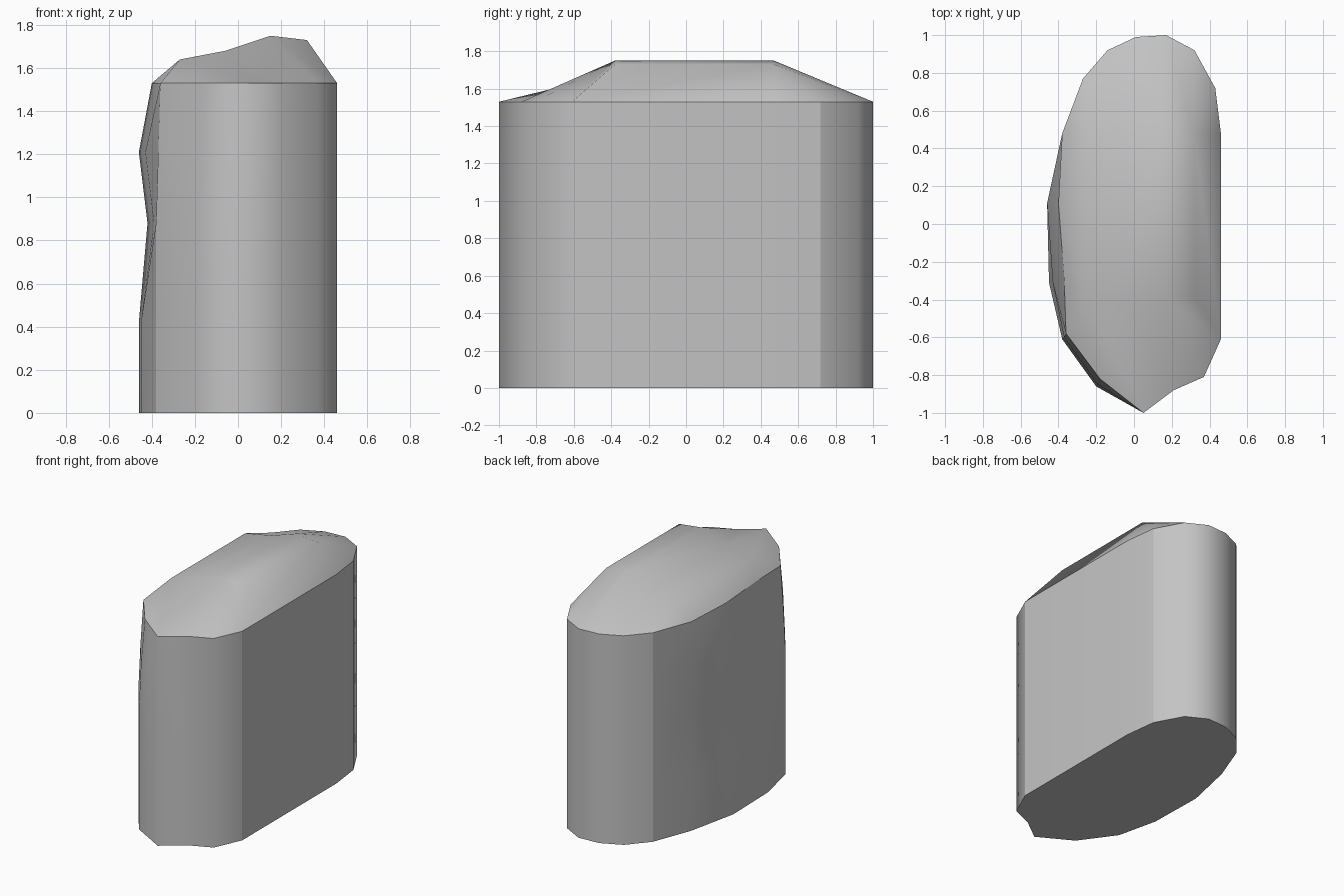
import bpy
import bmesh
from mathutils import Vector

cube = bpy.data.objects.get("Cube")
if cube:
    bpy.data.objects.remove(cube, do_unlink=True)


def make_material(name, value):
    material = bpy.data.materials.new(name)
    material.use_nodes = True
    colour = (value, value, value, 1)
    material.diffuse_color = colour
    material.node_tree.nodes["Principled BSDF"].inputs["Base Color"].default_value = colour
    return material


# Footprint, counter-clockwise from the front end of the flat side
outline = [(.46, -.61), (.46, .48), (.43, .72), (.32, .92), (.17, 1), (.01, .99),
           (-.14, .92), (-.27, .77), (-.38, .48), (-.46, .11), (-.45, -.31),
           (-.38, -.61), (-.2, -.86), (.05, -1), (.21, -.88), (.37, -.81)]

# Height of each wall ring, and the inward pull on the bowed side
no_pull = [(0, 0)] * 4
wall_rings = [
    (0, no_pull),
    (.42, no_pull),
    (.88, [(.04, 0), (.06, 0), (0, 0), (0, 0)]),
    (1.21, [(0, 0), (.02, 0), (.01, .01), (.01, .01)]),
    (1.53, [(.06, 0), (.08, .03), (.02, .03), (.02, .04)]),
]
bowed_start = outline.index((-.46, .11))

# Vertical corners that stay crisp
crisp_corners = [outline.index(p) for p in
                 [(.46, -.61), (.43, .72), (-.27, .77), (-.38, -.61)]]

# Roof cross-section, left to right, and the two places it is set along y
roof_profile = [(-.27, 1.64), (-.06, 1.68), (.15, 1.75), (.32, 1.73)]
roof_front, roof_back = -.38, .47

# Roof profile point that each eave corner leans towards
lean_back = [3, 3, 3, 2, 2, 1, 0, 0]
lean_front = [0, 0, 1, 2, 2, 3]


def add_ring(bm, height, pulls):
    points = [Vector((x, y, height)) for x, y in outline]
    for i, (dx, dy) in enumerate(pulls):
        points[bowed_start + i] += Vector((dx, dy, 0))
    return [bm.verts.new(p) for p in points]


def add_wall(bm, rings):
    count = len(outline)
    for lower, upper in zip(rings, rings[1:]):
        for i in range(count):
            j = (i + 1) % count
            bm.faces.new((lower[i], lower[j], upper[j], upper[i]))


def add_hip(bm, eave, ridge, lean):
    """Join a run of eave corners to one end of the roof profile."""
    for i in range(len(eave) - 1):
        here, there = ridge[lean[i]], ridge[lean[i + 1]]
        bm.faces.new((eave[i], eave[i + 1], here))
        if here is not there:
            bm.faces.new((eave[i + 1], there, here))


def add_roof(bm, eave):
    front = [bm.verts.new((x, roof_front, z)) for x, z in roof_profile]
    back = [bm.verts.new((x, roof_back, z)) for x, z in roof_profile]
    for i in range(len(front) - 1):
        bm.faces.new((front[i], front[i + 1], back[i + 1], back[i]))

    # Slope above the flat side
    bm.faces.new((eave[0], eave[1], back[-1], front[-1]))

    # Rounded back hip and pointed front hip
    back_end = bowed_start - 1
    front_start = bowed_start + 2
    add_hip(bm, eave[1:back_end + 1], back, lean_back)
    add_hip(bm, eave[front_start:] + eave[:1], front, lean_front)

    # Slope above the bowed side
    a, b, c, d = eave[back_end:front_start + 1]
    bm.faces.new((a, b, back[0]))
    bm.faces.new((b, front[0], back[0]))
    bm.faces.new((b, c, front[0]))
    bm.faces.new((c, d, front[0]))


def keep_crisp(bm, rings):
    for ring in (rings[0], rings[-1]):
        for i, vert in enumerate(ring):
            edge = bm.edges.get((vert, ring[i - 1]))
            edge.smooth = False
    for corner in crisp_corners:
        for lower, upper in zip(rings, rings[1:]):
            edge = bm.edges.get((lower[corner], upper[corner]))
            edge.smooth = False


# Build the closed block: walls, floor and roof
bm = bmesh.new()
rings = [add_ring(bm, height, pulls) for height, pulls in wall_rings]
add_wall(bm, rings)
bm.faces.new(list(reversed(rings[0])))
add_roof(bm, rings[-1])
bmesh.ops.recalc_face_normals(bm, faces=bm.faces[:])
for face in bm.faces:
    face.smooth = True
keep_crisp(bm, rings)

mesh = bpy.data.meshes.new("pillar_block")
bm.to_mesh(mesh)
bm.free()
mesh.materials.append(make_material("plain grey", .55))
block = bpy.data.objects.new("pillar_block", mesh)
bpy.context.collection.objects.link(block)
